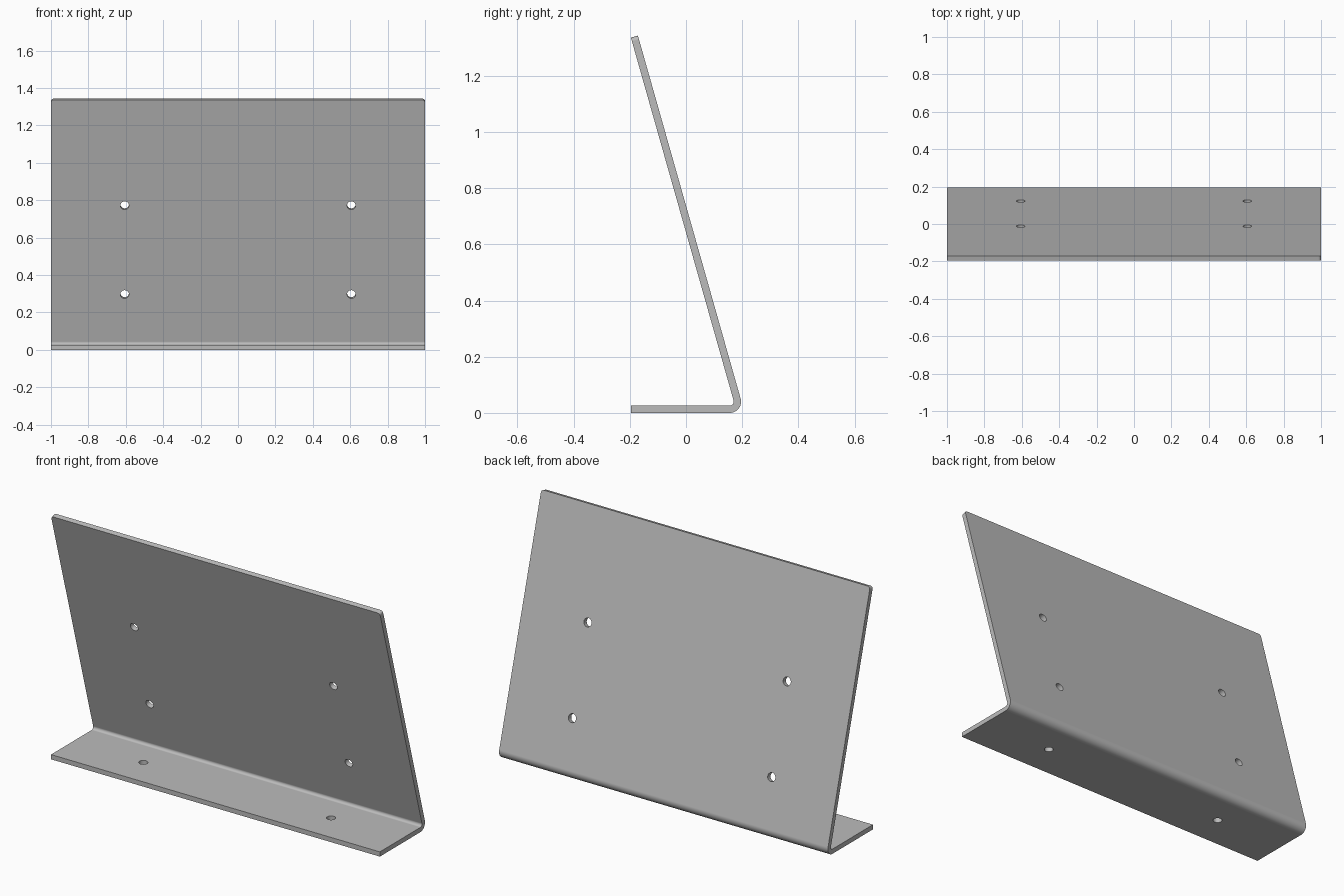
import bpy, bmesh
from math import radians, sin, cos
from mathutils import Vector, Matrix

cube = bpy.data.objects.get("Cube")
if cube:
    bpy.data.objects.remove(cube, do_unlink=True)

# Main dimensions
HALF_W = 1.0
HALF_D = 0.196
THICK = 0.026
R_OUT = 0.04
R_IN = R_OUT - THICK
TILT = radians(15.8)
PANEL_LEN = 1.343
HOLE_R = 0.023
BEND_STEPS = 16

bend = Vector((0, HALF_D - R_OUT, R_OUT))
normal = Vector((0, cos(TILT), sin(TILT)))
up = Vector((0, -sin(TILT), cos(TILT)))

steel = bpy.data.materials.new("grey_metal")
steel.use_nodes = True
grey = (0.5, 0.5, 0.5, 1)
steel.diffuse_color = grey
steel.node_tree.nodes["Principled BSDF"].inputs["Base Color"].default_value = grey


def bend_arc(radius):
    """Points round the bend, from the flange to the leaning panel."""
    start = radians(-90)
    angles = [start + (TILT - start) * i / BEND_STEPS for i in range(BEND_STEPS + 1)]
    return [bend + radius * Vector((0, cos(a), sin(a))) for a in angles]


# Side profile of the folded sheet: flange, bend and leaning panel
outer = [Vector((0, -HALF_D, 0))] + bend_arc(R_OUT)
outer.append(outer[-1] + up * PANEL_LEN)
inner = [Vector((0, -HALF_D, THICK))] + bend_arc(R_IN)
inner.append(inner[-1] + up * PANEL_LEN)
profile = outer + inner[::-1]

# Sweep the profile across the width
bm = bmesh.new()
side = Vector((HALF_W, 0, 0))
face = bm.faces.new([bm.verts.new(p - side) for p in profile])
swept = bmesh.ops.extrude_face_region(bm, geom=[face])
bmesh.ops.translate(bm, vec=side * 2,
                    verts=[g for g in swept["geom"] if isinstance(g, bmesh.types.BMVert)])
bmesh.ops.recalc_face_normals(bm, faces=bm.faces[:])

# Round the two top corners of the panel
corners = [e for e in bm.edges if all(v.co.z > 1 for v in e.verts)
           and abs(e.verts[0].co.x - e.verts[1].co.x) < 0.1
           and e.calc_length() < THICK * 2]
bmesh.ops.bevel(bm, geom=corners, offset=0.015, segments=5, profile=0.5, affect='EDGES')

mesh = bpy.data.meshes.new("folded_plate")
bm.to_mesh(mesh)
bm.free()
mesh.materials.append(steel)
plate = bpy.data.objects.new("folded_plate", mesh)
bpy.context.collection.objects.link(plate)

# Screw holes: four through the panel, two through the flange
mid = bend + normal * (R_OUT - THICK / 2)
holes = []
for s in (-1, 1):
    for z in (0.30, 0.775):
        p = mid + up * ((z - mid.z) / up.z)
        holes.append((Vector((s * 0.606, p.y, p.z)), normal))
    holes.append((Vector((s * 0.571, -0.007, THICK / 2)), Vector((0, 0, 1))))

bm = bmesh.new()
for centre, axis in holes:
    turn = Vector((0, 0, 1)).rotation_difference(axis).to_matrix().to_4x4()
    bmesh.ops.create_cone(bm, cap_ends=True, segments=32, radius1=HOLE_R, radius2=HOLE_R,
                          depth=THICK * 3, matrix=Matrix.Translation(centre) @ turn)
cut_mesh = bpy.data.meshes.new("hole_cutter")
bm.to_mesh(cut_mesh)
bm.free()
cut_mesh.materials.append(steel)
cutter = bpy.data.objects.new("hole_cutter", cut_mesh)
cutter.hide_render = True
bpy.context.collection.objects.link(cutter)

bpy.context.view_layer.objects.active = plate
plate.select_set(True)
cut = plate.modifiers.new("holes", 'BOOLEAN')
cut.operation = 'DIFFERENCE'
cut.solver = 'EXACT'
cut.object = cutter
bpy.ops.object.modifier_apply(modifier=cut.name)
bpy.data.objects.remove(cutter, do_unlink=True)

# Smooth bend and holes, flat sheet faces
bpy.ops.object.select_all(action='DESELECT')
plate.select_set(True)
bpy.ops.object.shade_smooth_by_angle(angle=radians(30))
weighted = plate.modifiers.new("flat_faces", 'WEIGHTED_NORMAL')
weighted.keep_sharp = True
